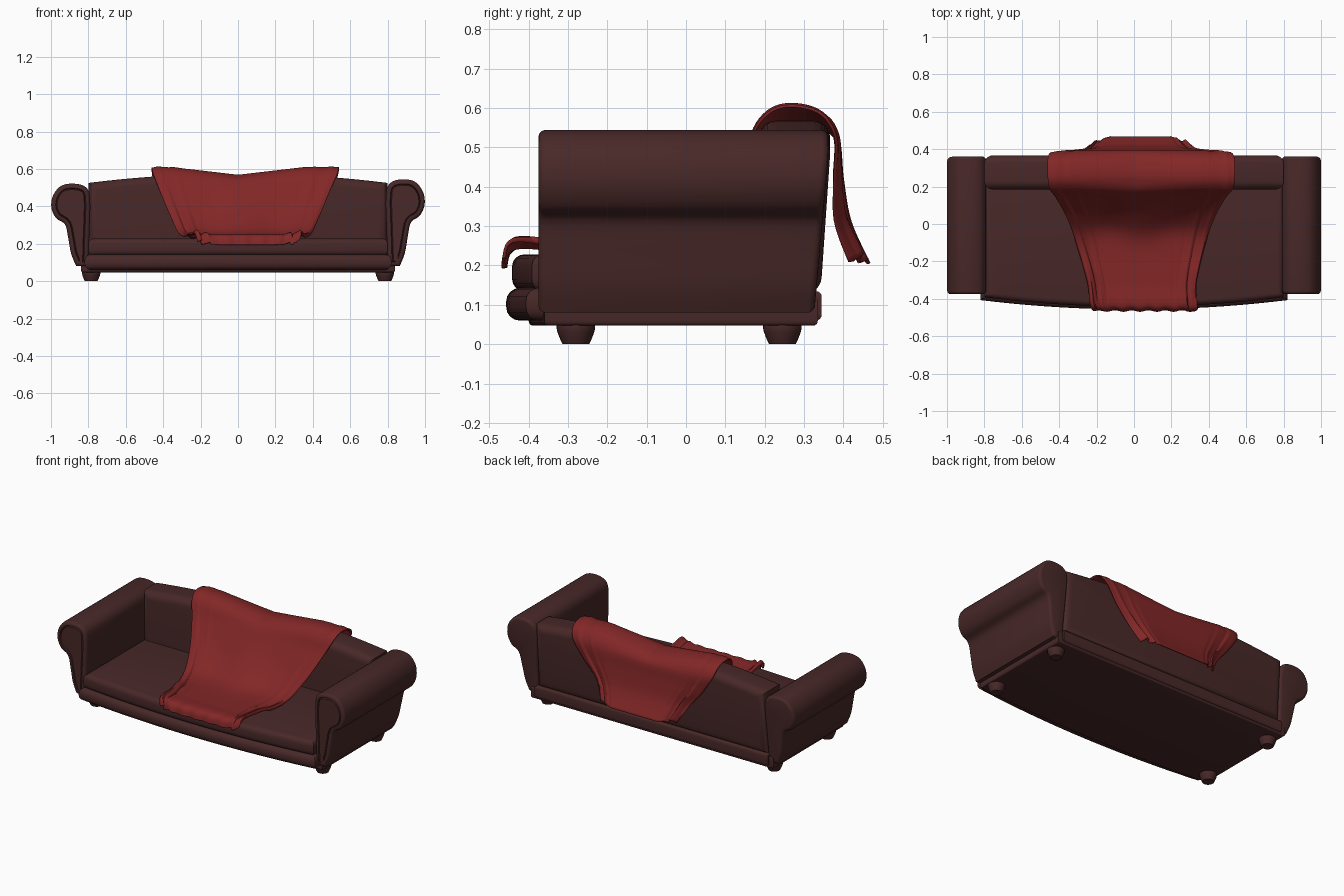
import bpy, bmesh, math
from mathutils import Vector

cube = bpy.data.objects.get("Cube")
if cube:
    bpy.data.objects.remove(cube, do_unlink=True)


def material(name, colour):
    m = bpy.data.materials.new(name)
    m.use_nodes = True
    m.diffuse_color = colour
    m.node_tree.nodes["Principled BSDF"].inputs["Base Color"].default_value = colour
    return m


LEATHER = material("dark brown leather", (0.065, 0.021, 0.021, 1))
CLOTH = material("red cloth", (0.225, 0.02, 0.02, 1))


def finish(name, bm, mat, angle=40):
    bmesh.ops.recalc_face_normals(bm, faces=bm.faces)
    mesh = bpy.data.meshes.new(name)
    bm.to_mesh(mesh)
    bm.free()
    mesh.materials.append(mat)
    ob = bpy.data.objects.new(name, mesh)
    bpy.context.collection.objects.link(ob)
    bpy.ops.object.select_all(action='DESELECT')
    ob.select_set(True)
    bpy.context.view_layer.objects.active = ob
    bpy.ops.object.shade_smooth_by_angle(angle=math.radians(angle))
    return ob


def spline(points, steps, closed=False):
    """Catmull-Rom samples through the points."""
    p = [Vector(q) for q in points]
    n = len(p)
    get = (lambda i: p[i % n]) if closed else (lambda i: p[max(0, min(n - 1, i))])
    out = []
    for i in range(n if closed else n - 1):
        a, b, c, d = (get(i + k) for k in (-1, 0, 1, 2))
        for s in range(steps):
            t = s / steps
            out.append(0.5 * (2 * b + (c - a) * t + (2 * a - 5 * b + 4 * c - d) * t ** 2
                              + (3 * b - a - 3 * c + d) * t ** 3))
    return out if closed else out + [p[-1]]


def prism(outline, axis, lo, hi, bevel, segments=4):
    """Extrude an outline along y (x, z points) or z (x, y points) and round both rims."""
    bm = bmesh.new()
    place = (lambda a, b: (a, lo, b)) if axis == 1 else (lambda a, b: (a, b, lo))
    cap = bm.faces.new([bm.verts.new(place(*q)) for q in outline])
    ext = bmesh.ops.extrude_face_region(bm, geom=[cap], use_keep_orig=True)
    for v in ext["geom"]:
        if isinstance(v, bmesh.types.BMVert):
            v.co[axis] = hi
    bmesh.ops.recalc_face_normals(bm, faces=bm.faces)
    if bevel:
        rims = [e for e in bm.edges if abs(e.verts[0].co[axis] - e.verts[1].co[axis]) < 1e-5]
        bmesh.ops.bevel(bm, geom=rims, offset=bevel, segments=segments, profile=0.5,
                        affect='EDGES', clamp_overlap=True)
    return bm


def lean(bm, amount, base=0.1):
    """Tilt the rear half backwards with height."""
    for v in bm.verts:
        if v.co.y > 0.25:
            v.co.y += amount * (min(v.co.z, 0.48) - base)


# Rolled arms with a piped front panel
arm_outline = [(0.80, 0.08), (0.795, 0.25), (0.79, 0.44), (0.805, 0.515), (0.86, 0.543),
               (0.94, 0.535), (0.988, 0.48), (0.998, 0.41), (0.972, 0.35), (0.925, 0.315),
               (0.908, 0.24), (0.892, 0.15), (0.865, 0.08)]
for side, label, drop in ((1, "left_arm", 1.0), (-1, "right_arm", 0.95)):
    pts = [(side * q.x, 0.08 + (q.y - 0.08) * drop) for q in spline(arm_outline, 4)]
    bm = prism(pts, 1, -0.375, 0.328, 0.018)
    front = max((f for f in bm.faces if f.normal.y < -0.9), key=lambda f: f.calc_area())
    for width, depth in ((0.006, 0), (0.004, -0.008), (0.004, 0.008)):
        bmesh.ops.inset_region(bm, faces=[front], thickness=width, depth=depth)
    lean(bm, 0.09)
    finish(label, bm, LEATHER)


# Backrest with two soft humps along its top
def back_top(x):
    return 0.525 + 0.05 * (1 - (x / 0.8) ** 2) - 0.025 * math.exp(-(x / 0.15) ** 2)


xs = [-0.8 + 1.6 * i / 32 for i in range(33)]
bm = prism([(0.8, 0.125), (-0.8, 0.125)] + [(x, back_top(x)) for x in xs], 1, 0.185, 0.34, 0.045, 6)
lean(bm, 0.07)
finish("backrest", bm, LEATHER)


# Bowed seat cushion, front rail and base
def slab(name, front, bow, back, half, z0, z1, bevel):
    edge = [(half * (i / 12 - 1), front + bow * (i / 12 - 1) ** 2) for i in range(25)]
    finish(name, prism(edge + [(half, back), (-half, back)], 2, z0, z1, bevel), LEATHER)


slab("seat_cushion", -0.442, 0.05, 0.24, 0.80, 0.135, 0.228, 0.03)
slab("front_rail", -0.457, 0.05, 0.10, 0.82, 0.06, 0.143, 0.034)
slab("base_frame", -0.40, 0.04, 0.335, 0.84, 0.047, 0.12, 0.012)
slab("back_rail", 0.2, 0, 0.345, 0.81, 0.06, 0.135, 0.015)

# Turned feet
foot_profile = [(0.034, 0), (0.042, 0.018), (0.049, 0.04), (0.047, 0.06), (0.04, 0.09)]
for x, sx in ((0.785, "left"), (-0.785, "right")):
    for y, sy in ((-0.28, "front"), (0.245, "back")):
        bm = bmesh.new()
        rings = [[bm.verts.new((x + r * math.cos(a), y + r * math.sin(a), z))
                  for a in (math.tau * k / 24 for k in range(24))] for r, z in spline(foot_profile, 3)]
        for lower, upper in zip(rings, rings[1:]):
            for k in range(24):
                j = (k + 1) % 24
                bm.faces.new((lower[k], lower[j], upper[j], upper[k]))
        bm.faces.new(rings[0])
        bm.faces.new(rings[-1])
        finish(f"{sy}_{sx}_foot", bm, LEATHER)

# Draped throw: each station is (y, z, right edge x, left edge x)
stations = [(-0.462, 0.195, -0.215, 0.325), (-0.452, 0.232, -0.225, 0.335),
            (-0.415, 0.247, -0.235, 0.335), (-0.30, 0.240, -0.25, 0.335),
            (-0.08, 0.250, -0.315, 0.39), (0.04, 0.335, -0.36, 0.435),
            (0.14, 0.475, -0.415, 0.49), (0.19, 0.57, -0.45, 0.53),
            (0.25, 0.606, -0.46, 0.54), (0.335, 0.592, -0.46, 0.54),
            (0.385, 0.53, -0.445, 0.52), (0.398, 0.42, -0.375, 0.45),
            (0.418, 0.31, -0.29, 0.36), (0.466, 0.205, -0.235, 0.305)]
path = spline([Vector(s) for s in stations], 6)
COLS = 110
bm = bmesh.new()
grid = []
for row, (y, z, x0, x1) in enumerate(path):
    v = row / (len(path) - 1)
    gather = max(0, min(1, 1.9 - 1.9 * (x1 - x0)))      # narrower rows carry deeper folds
    tall = max(0, min(1, (z - 0.5) / 0.1))
    line = []
    for c in range(COLS + 1):
        u = 2 * c / COLS - 1
        edge = max(0, (abs(u) - 0.6) / 0.4)
        wave = edge * (0.25 + gather) * (0.012 * math.sin(34 * abs(u) + 3 * v)
                                         + 0.005 * math.sin(71 * u + 9 * v))
        mid = (x0 + x1) / 2 + u * (x1 - x0) / 2
        sag = -0.042 * tall * (1 - min(1, abs(mid) / 0.36))
        slope = math.exp(-((y - 0.02) / 0.1) ** 2)
        py, pz = y, z + sag + wave * 0.9 + 0.012 * slope * math.cos(math.pi * u * 2)
        if y < -0.2:
            pz = max(pz + edge * 0.012, 0.234 if y > -0.43 else 0)
            py += 0.004 * math.sin(19 * u)
        if y > 0.36:
            py += wave * 0.8 - 0.045 * edge * gather
            pz += 0.02 * edge * gather
        line.append(bm.verts.new((mid + wave * 0.4, py, pz)))
    grid.append(line)
for a, b in zip(grid, grid[1:]):
    for c in range(COLS):
        bm.faces.new((a[c], a[c + 1], b[c + 1], b[c]))
throw = finish("throw_blanket", bm, CLOTH, 60)
mod = throw.modifiers.new("thickness", 'SOLIDIFY')
mod.thickness = 0.007
mod.offset = 0
